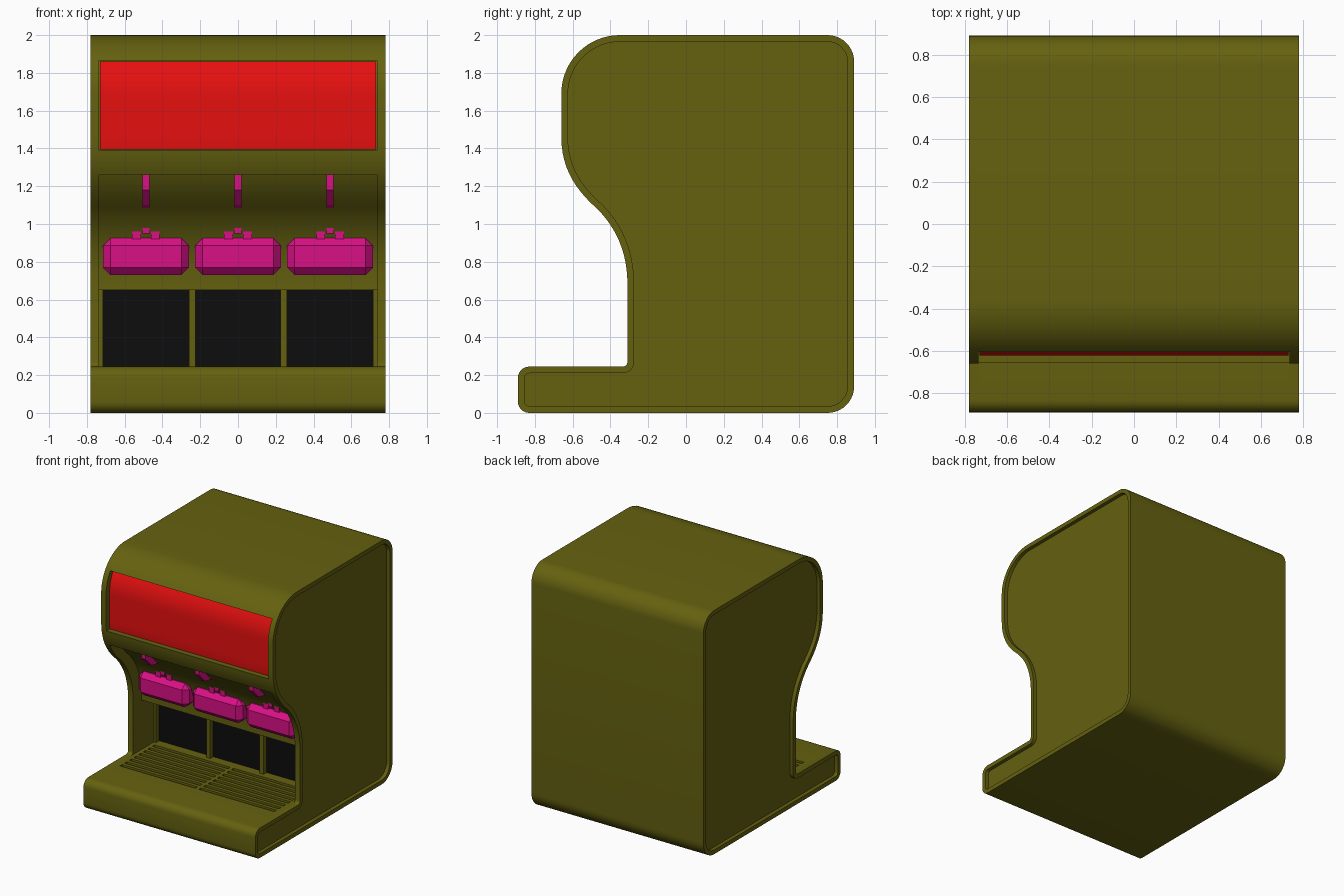
import bpy, bmesh, math
from mathutils import Vector, Matrix

if "Cube" in bpy.data.objects:
    bpy.data.objects.remove(bpy.data.objects["Cube"])


def material(name, rgb):
    m = bpy.data.materials.new(name)
    m.diffuse_color = (*rgb, 1)
    m.use_nodes = True
    m.node_tree.nodes["Principled BSDF"].inputs["Base Color"].default_value = m.diffuse_color
    return m


OLIVE = material("olive", (0.13, 0.12, 0.005))
RED = material("red", (0.8, 0.005, 0.005))
PINK = material("pink", (0.7, 0.005, 0.24))
BLACK = material("black", (0.004, 0.004, 0.004))


def finish(name, bm, mat):
    me = bpy.data.meshes.new(name)
    bmesh.ops.recalc_face_normals(bm, faces=bm.faces)
    bm.to_mesh(me)
    bm.free()
    me.materials.append(mat)
    ob = bpy.data.objects.new(name, me)
    bpy.context.collection.objects.link(ob)
    bpy.ops.object.select_all(action='DESELECT')
    ob.select_set(True)
    bpy.context.view_layer.objects.active = ob
    bpy.ops.object.shade_smooth_by_angle(angle=math.radians(30))
    return ob


def prism(pts, x0, x1):
    """Extrude a (y, z) outline from x0 to x1; returns bmesh and the x1 cap."""
    bm = bmesh.new()
    a = [bm.verts.new((x0, y, z)) for y, z in pts]
    b = [bm.verts.new((x1, y, z)) for y, z in pts]
    n = len(pts)
    for i in range(n):
        j = (i + 1) % n
        bm.faces.new((a[i], a[j], b[j], b[i]))
    bm.faces.new(a[::-1])
    cap = bm.faces.new(b)
    bm.normal_update()
    return bm, cap


def add_box(bm, x0, x1, y0, y1, z0, z1):
    size = Vector((x1 - x0, y1 - y0, z1 - z0))
    mid = Vector((x1 + x0, y1 + y0, z1 + z0)) / 2
    bmesh.ops.create_cube(bm, size=1, matrix=Matrix.Translation(mid) @ Matrix.Diagonal((*size, 1)))


def box(name, mat, *dims, bevel=0):
    bm = bmesh.new()
    add_box(bm, *dims)
    if bevel:
        bmesh.ops.bevel(bm, geom=bm.edges[:], offset=bevel, segments=1, affect='EDGES')
    return finish(name, bm, mat)


def arc(cy, cz, r, a0, a1, n=10):
    angs = [math.radians(a0 + (a1 - a0) * i / n) for i in range(n + 1)]
    return [(cy + r * math.cos(a), cz + r * math.sin(a)) for a in angs]


def bezier(p0, p1, p2, p3, n=12):
    out = []
    for i in range(1, n + 1):
        t = i / n
        w = ((1 - t) ** 3, 3 * t * (1 - t) ** 2, 3 * t * t * (1 - t), t ** 3)
        out.append(tuple(sum(k * p[c] for k, p in zip(w, (p0, p1, p2, p3))) for c in (0, 1)))
    return out


# Side outline pieces
back = arc(.75, .14, .14, -90, 0) + arc(.75, 1.86, .14, 0, 90)
front = arc(-.35, 1.69, .31, 90, 180, 16) + [(-.66, 1.46)]
front += bezier((-.66, 1.46), (-.66, 1.28), (-.57, 1.17), (-.47, 1.08))
front += bezier((-.47, 1.08), (-.37, .98), (-.31, .85), (-.31, .68))
foot = arc(-.335, .27, .025, 0, -90, 5)
tray = arc(-.83, .185, .06, 90, 180, 6) + arc(-.83, .06, .06, 180, 270, 6)


def front_y(z):
    for (ya, za), (yb, zb) in zip(front, front[1:]):
        if zb <= z <= za:
            return ya + (yb - ya) * (za - z) / max(za - zb, 1e-6)
    return -.31


def strip(z0, z1, offset, n=16):
    zs = [z0 + (z1 - z0) * i / n for i in range(n + 1)]
    return [(front_y(z) + offset, z) for z in zs]


# Side cheeks with a recessed outer panel
bm, cap = prism(back + front + foot + tray, .735, .78)
bmesh.ops.inset_individual(bm, faces=[cap], thickness=.035, use_even_offset=True)
inner = bmesh.ops.extrude_discrete_faces(bm, faces=[cap])['faces'][0]
bmesh.ops.translate(bm, verts=inner.verts[:], vec=(-.03, 0, 0))
cheeks = finish("side_cheeks", bm, OLIVE)
cheeks.modifiers.new("mirror", 'MIRROR')

# Main body between the cheeks, with sign recess, dispensing bay and drip tray
core = back + [p for p in front if p[1] > 1.87]
core += [(front_y(1.865), 1.865)] + strip(1.865, 1.39, .06)
core += strip(1.39, 1.26, 0, 6) + strip(1.26, .65, .11, 20)
core += [(.03, .65), (.03, .245), (-.05, .245), (-.05, .2), (-.53, .2), (-.53, .245)]
finish("main_body", prism(core + tray, -.735, .735)[0], OLIVE)

# Curved sign panel
sign = strip(1.861, 1.394, .038) + strip(1.394, 1.861, .065)
finish("sign_panel", prism(sign, -.731, .731)[0], RED)

# Drip grill bars and frame
bm = bmesh.new()
for i in range(8):
    y = -.5 + i * .06
    add_box(bm, -.72, .72, y, y + .03, .215, .245)
for x0, x1 in ((-.735, -.7), (-.015, .015), (.7, .735)):
    add_box(bm, x0, x1, -.53, -.05, .2, .245)
finish("drip_grill", bm, OLIVE)

# Bay dividers
for i, (x, w) in enumerate(((-.725, .02), (-.2425, .035), (.2425, .035), (.725, .02))):
    box(f"bay_divider_{i + 1}", OLIVE, x - w / 2, x + w / 2, -.04, .03, .245, .65)

# Three dispensing stations: splash panel, push pad, bracket, lever
lever = [(-.40, 1.26), (-.53, 1.26), (-.53, 1.18), (-.45, 1.10), (-.34, 1.08),
         (-.28, 1.03), (-.28, .95), (-.17, .95), (-.17, 1.04), (-.26, 1.15)]
for i, x in enumerate((-.4875, 0, .4875)):
    n = i + 1
    box(f"splash_panel_{n}", BLACK, x - .2275, x + .2275, .0, .03, .245, .65)
    box(f"push_pad_{n}", PINK, x - .2275, x + .2275, -.3, -.17, .73, .925, bevel=.04)
    bm = bmesh.new()
    add_box(bm, x - .073, x + .073, -.24, -.18, .9, 1.0)
    for s in (-1, 1):
        add_box(bm, x + s * .05 - .023, x + s * .05 + .023, -.27, -.18, .92, 1.065)
    finish(f"lever_bracket_{n}", bm, PINK)
    finish(f"lever_{n}", prism(lever, x - .018, x + .018)[0], PINK)
